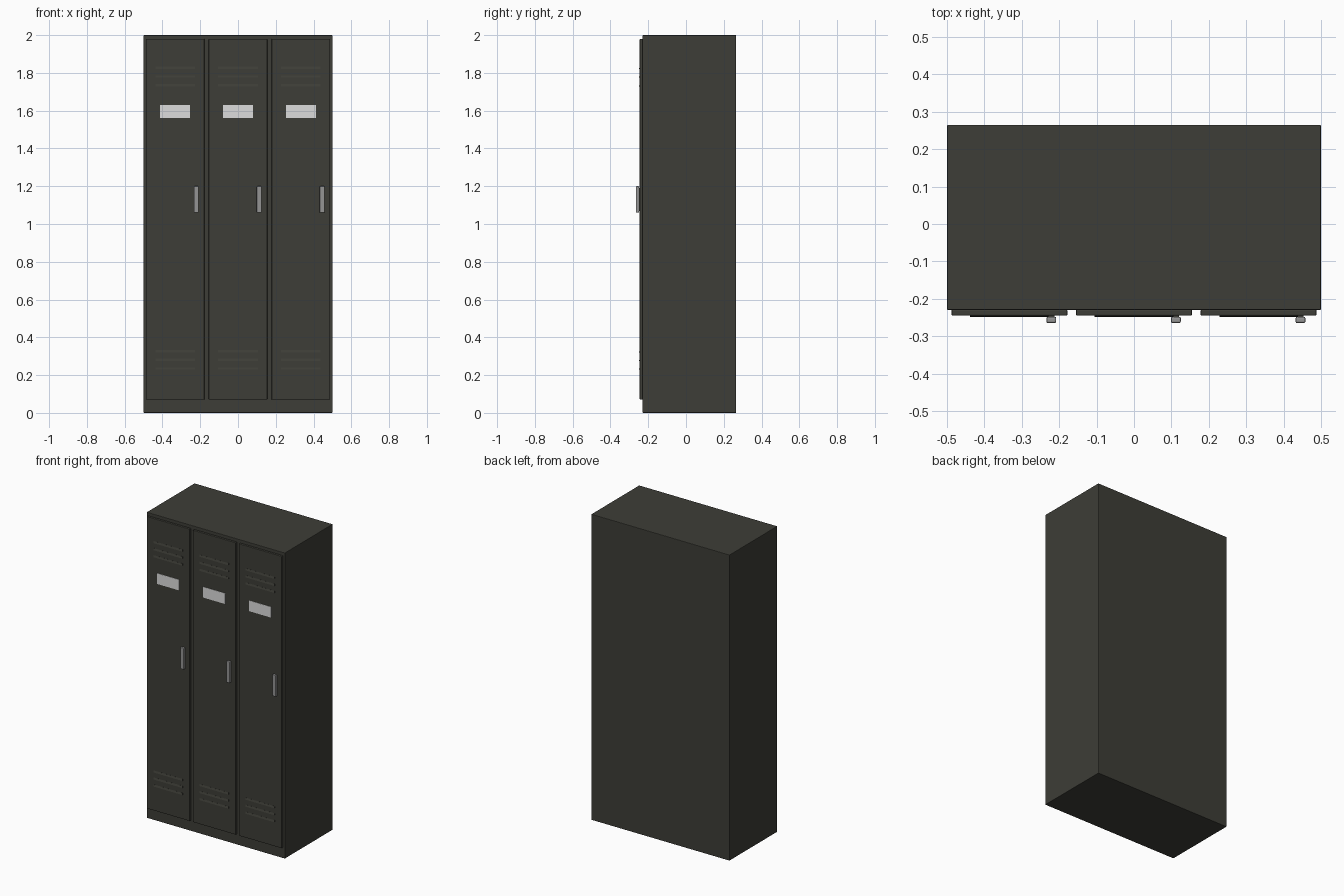
import bpy
import bmesh

cube = bpy.data.objects.get("Cube")
if cube:
    bpy.data.objects.remove(cube, do_unlink=True)


def material(name, color):
    mat = bpy.data.materials.new(name)
    mat.use_nodes = True
    mat.diffuse_color = (*color, 1)
    mat.node_tree.nodes["Principled BSDF"].inputs["Base Color"].default_value = (*color, 1)
    return mat


olive = material("dark olive paint", (0.047, 0.047, 0.038))
white = material("label white", (0.72, 0.72, 0.72))
steel = material("handle steel", (0.3, 0.3, 0.3))


def box(name, x, y, z, mat, bevel=0):
    """Box from (min, max) ranges, with an optional edge bevel."""
    bm = bmesh.new()
    bmesh.ops.create_cube(bm, size=1)
    for v in bm.verts:
        v.co = [lo + (c + 0.5) * (hi - lo) for c, (lo, hi) in zip(v.co, (x, y, z))]
    mesh = bpy.data.meshes.new(name)
    bm.to_mesh(mesh)
    bm.free()
    mesh.materials.append(mat)
    obj = bpy.data.objects.new(name, mesh)
    bpy.context.collection.objects.link(obj)
    if bevel:
        mod = obj.modifiers.new("edge bevel", "BEVEL")
        mod.width = bevel
        mod.segments = 2
    return obj


def louvre(name, x, z):
    """Shallow hooded vent: a wedge that leans out toward its lower edge."""
    obj = box(name, (x - 0.105, x + 0.105), (-0.249, -0.244), (z - 0.006, z + 0.006), olive)
    for v in obj.data.vertices:
        if v.co.y < -0.246 and v.co.z > z:
            v.co.y = -0.2455


# Cabinet body
box("cabinet", (-0.5, 0.5), (-0.23, 0.265), (0, 2), olive, 0.003)

# Three doors, each with label, handle and two groups of vents
for side, x in (("right", -0.333), ("middle", 0), ("left", 0.333)):
    box(f"{side}_door", (x - 0.155, x + 0.155), (-0.245, -0.229), (0.07, 1.98), olive, 0.003)
    box(f"{side}_label", (x - 0.08, x + 0.08), (-0.247, -0.244), (1.56, 1.63), white)

    # Handle plate stands off the door on a narrow mount
    hx = x + 0.112
    box(f"{side}_handle_mount", (hx - 0.008, hx + 0.008), (-0.25, -0.244), (1.07, 1.19), olive)
    box(f"{side}_handle", (hx - 0.013, hx + 0.013), (-0.265, -0.248), (1.06, 1.2), steel, 0.004)

    for group, base in (("upper", 1.735), ("lower", 0.235)):
        for i in range(3):
            louvre(f"{side}_{group}_vent_{i + 1}", x, base + i * 0.046)
